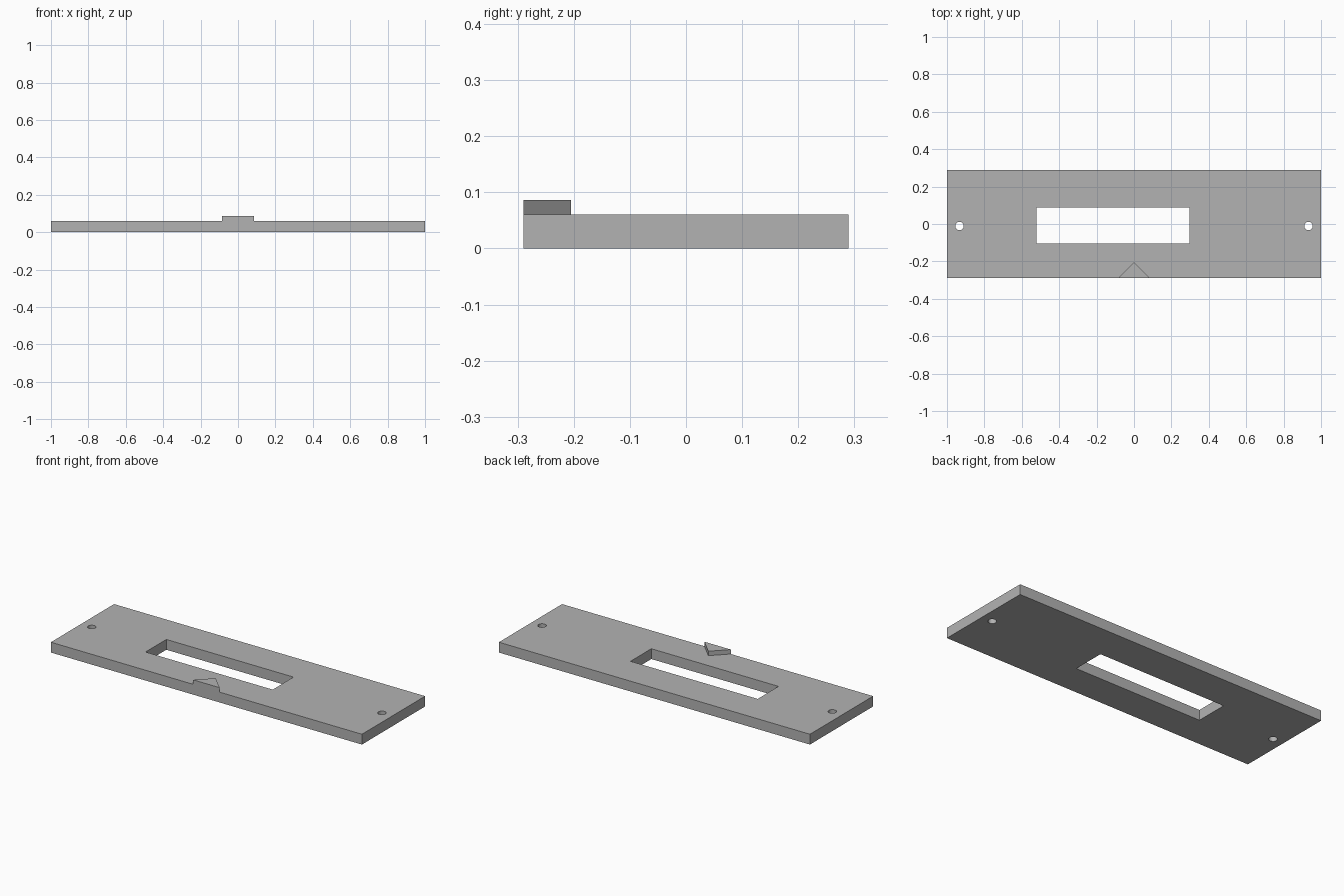
import bpy
import bmesh
from math import pi

cube = bpy.data.objects.get("Cube")
if cube:
    bpy.data.objects.remove(cube, do_unlink=True)

THICK = 0.06
FRONT = -0.29

grey = bpy.data.materials.new("plain grey")
grey.use_nodes = True
colour = (0.45, 0.45, 0.45, 1)
grey.diffuse_color = colour
grey.node_tree.nodes["Principled BSDF"].inputs["Base Color"].default_value = colour


def prism(name, outline, z0, z1):
    """Extrude a flat outline upwards from z0 to z1."""
    bm = bmesh.new()
    base = bm.faces.new([bm.verts.new((x, y, z0)) for x, y in outline])
    top = bmesh.ops.extrude_face_region(bm, geom=[base])["geom"]
    bmesh.ops.translate(bm, vec=(0, 0, z1 - z0),
                        verts=[v for v in top if isinstance(v, bmesh.types.BMVert)])
    bmesh.ops.recalc_face_normals(bm, faces=bm.faces)
    mesh = bpy.data.meshes.new(name)
    bm.to_mesh(mesh)
    bm.free()
    mesh.materials.append(grey)
    obj = bpy.data.objects.new(name, mesh)
    bpy.context.collection.objects.link(obj)
    return obj


def rectangle(x0, x1, y0, y1):
    return [(x0, y0), (x1, y0), (x1, y1), (x0, y1)]


def cut(target, cutter):
    """Subtract the cutter and keep the finished mesh."""
    mod = target.modifiers.new(cutter.name, "BOOLEAN")
    mod.operation = "DIFFERENCE"
    mod.solver = "EXACT"
    mod.object = cutter
    bpy.context.view_layer.objects.active = target
    bpy.ops.object.modifier_apply(modifier=mod.name)
    bpy.data.objects.remove(cutter, do_unlink=True)


# Flat mounting plate
plate = prism("plate", rectangle(-1, 1, FRONT, -FRONT), 0, THICK)

# Off-centre rectangular window
cut(plate, prism("window_cutter", rectangle(-0.522, 0.296, -0.104, 0.087), -0.1, 0.2))

# Screw hole at each end
for side in (-1, 1):
    bpy.ops.mesh.primitive_cylinder_add(vertices=32, radius=0.0225, depth=0.4,
                                        location=(side * 0.933, -0.011, 0))
    hole = bpy.context.object
    hole.name = "hole_cutter"
    hole.data.materials.append(grey)
    cut(plate, hole)

# Raised triangular pointer at the front edge
prism("pointer", [(-0.085, FRONT), (0.085, FRONT), (0, FRONT + 0.085)], THICK, 0.086)
